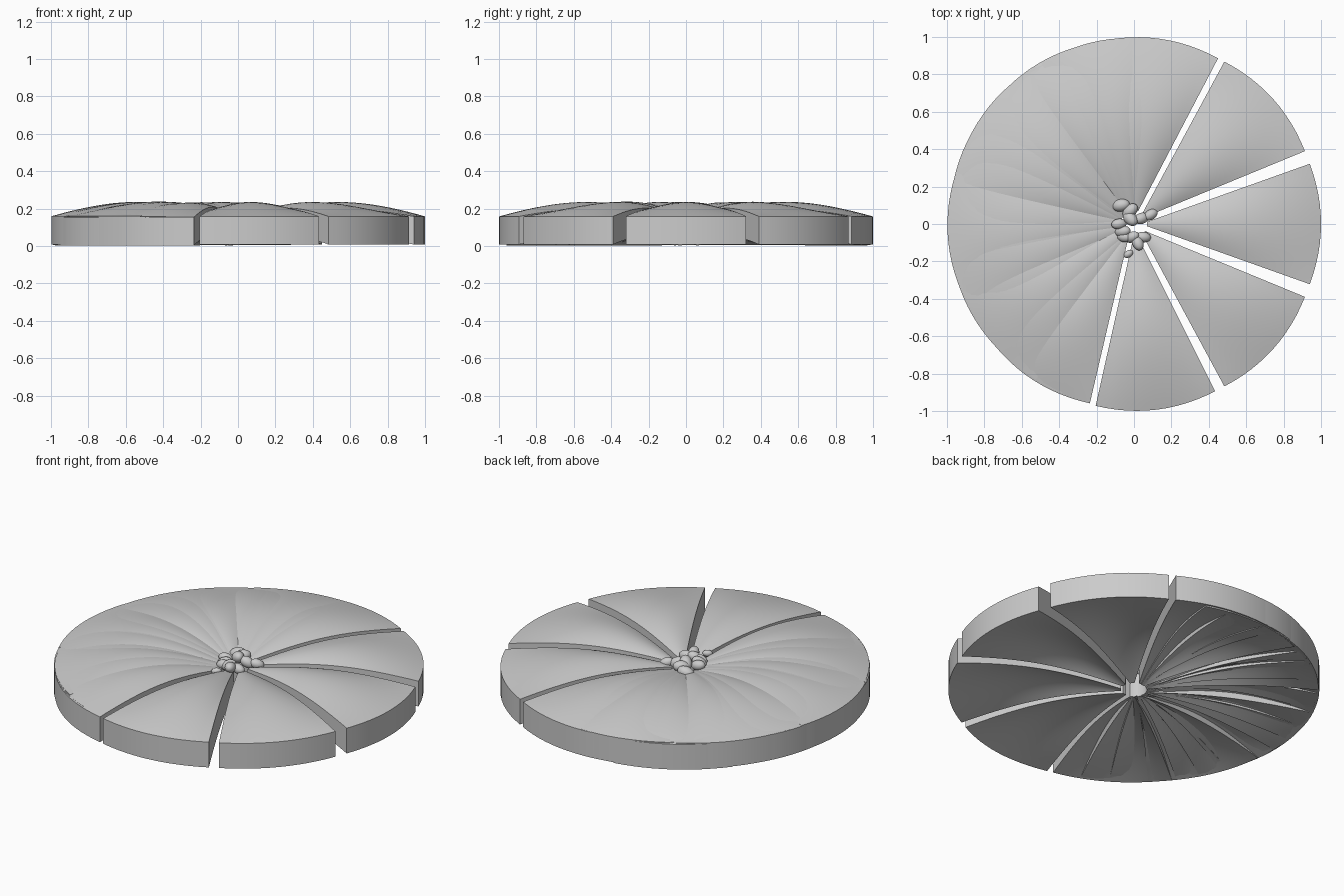
import bpy, bmesh, math, random
from mathutils import Matrix, Vector

random.seed(4)
cube = bpy.data.objects.get("Cube")
if cube:
    bpy.data.objects.remove(cube, do_unlink=True)

mat = bpy.data.materials.new("light grey")
mat.use_nodes = True
mat.diffuse_color = (0.6, 0.6, 0.6, 1)
mat.node_tree.nodes["Principled BSDF"].inputs["Base Color"].default_value = (0.6, 0.6, 0.6, 1)

THICK, RIM, ARCH, HOLE = 0.15, 0.158, 0.077, 0.07


def finish(bm, name, sharp=True):
    bmesh.ops.recalc_face_normals(bm, faces=bm.faces)
    mesh = bpy.data.meshes.new(name)
    bm.to_mesh(mesh)
    bm.free()
    mesh.materials.append(mat)
    ob = bpy.data.objects.new(name, mesh)
    bpy.context.collection.objects.link(ob)
    bpy.ops.object.select_all(action='DESELECT')
    ob.select_set(True)
    bpy.context.view_layer.objects.active = ob
    bpy.ops.object.shade_smooth_by_angle(angle=math.radians(40))
    return ob


def petal(name, degrees, tilt=0.0, lift=0.0, scale=1.0, along=20, across=12):
    """Arched, cambered wedge with straight edges, extruded straight down."""
    bm = bmesh.new()
    layers = []
    for drop in (0, THICK):
        grid = []
        for i in range(along + 1):
            t = i / along
            row = []
            for j in range(across + 1):
                u = 2 * j / across - 1
                x = HOLE + t * (scale - 0.06 * u * u - HOLE)
                y = u * (0.012 + 0.31 * t)
                arch = math.sin(math.pi * t) ** 0.95
                z = RIM + lift - drop + arch * (ARCH * (1 - 0.42 * u * u) + tilt * u)
                row.append(bm.verts.new((x, y, z)))
            grid.append(row)
        layers.append(grid)
    for g in layers:
        for i in range(along):
            for j in range(across):
                bm.faces.new((g[i][j], g[i + 1][j], g[i + 1][j + 1], g[i][j + 1]))
    top, low = layers
    # Walls along the two sides, the rim and the inner end
    for j in (0, across):
        for i in range(along):
            bm.faces.new((top[i][j], top[i + 1][j], low[i + 1][j], low[i][j]))
    for i in (0, along):
        for j in range(across):
            bm.faces.new((top[i][j], top[i][j + 1], low[i][j + 1], low[i][j]))
    bm.transform(Matrix.Rotation(math.radians(degrees), 4, 'Z'))
    return finish(bm, name)


# Large petals with clear edges
for n, a in enumerate((0, 42, 82, 277, 318)):
    petal(f"large_petal_{n + 1}", a)

# Closely overlapping petals fanned around the other side
for n in range(16):
    a = 94 + n * 9.6 + random.uniform(-3, 3)
    petal(f"fanned_petal_{n + 1}", a, tilt=random.uniform(-0.022, 0.022),
          lift=random.uniform(-0.007, 0.002), scale=random.uniform(0.985, 1.0))

# Rounded stamens clustered around the central opening
spots = [(-0.07, 0.10), (-0.02, 0.07), (-0.08, 0.0), (-0.02, 0.03), (-0.05, -0.07),
         (0.02, -0.10), (-0.03, -0.16), (0.05, -0.07), (0.09, 0.05), (0.04, 0.03),
         (-0.06, -0.04), (-0.01, -0.07)]
for n, (x, y) in enumerate(spots):
    bm = bmesh.new()
    bmesh.ops.create_icosphere(bm, subdivisions=3, radius=1)
    size = 0.022 if n == 6 else random.uniform(0.032, 0.04)
    bm.transform(Matrix.Translation((x, y, 0.178 + random.uniform(-0.008, 0.012)))
                 @ Matrix.Rotation(random.uniform(0, math.pi), 4, 'Z')
                 @ Matrix.Rotation(random.uniform(-0.5, 0.5), 4, 'Y')
                 @ Matrix.Diagonal((size * 1.25, size * 0.85, size * 0.85, 1)))
    finish(bm, f"stamen_{n + 1}")
